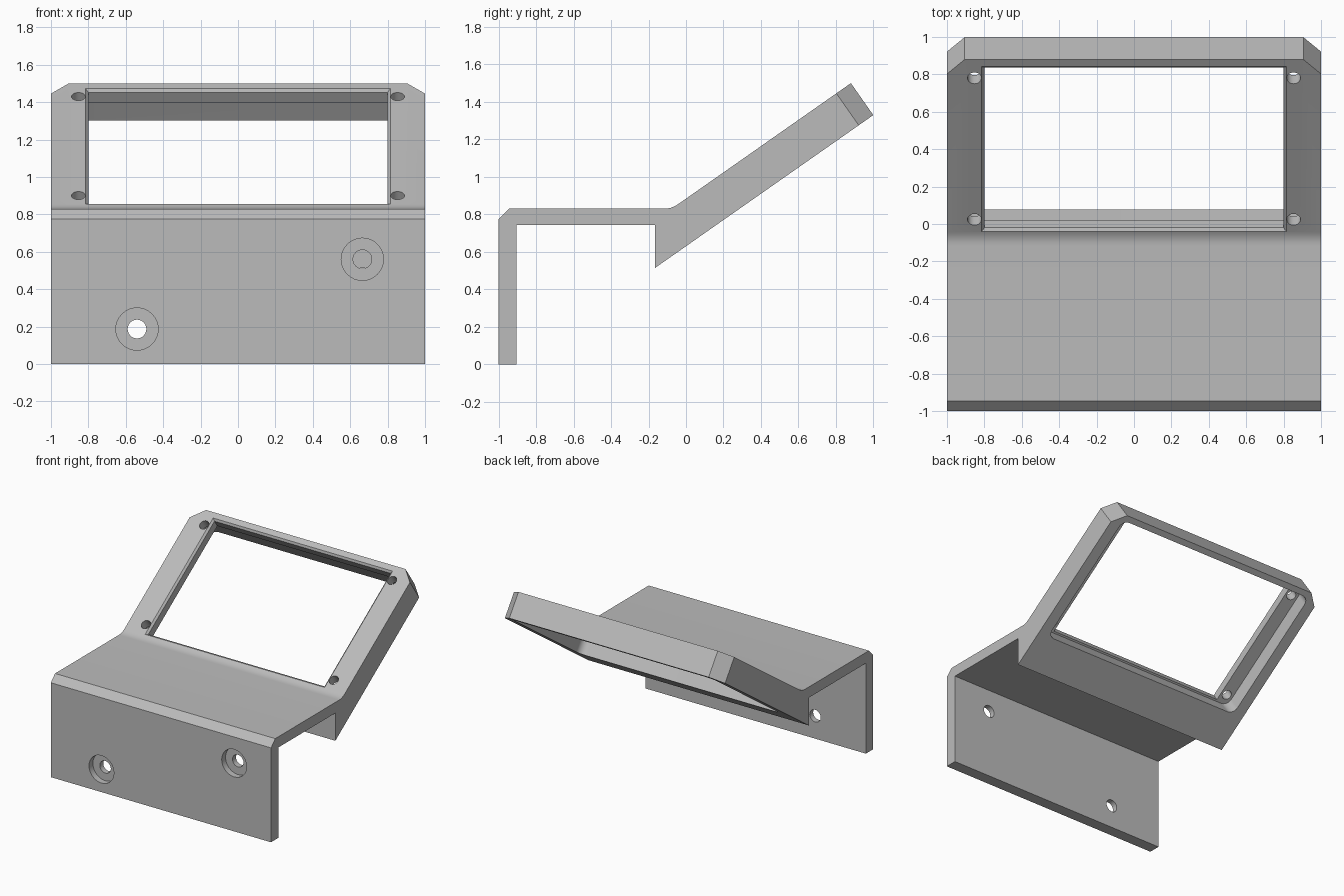
import bpy, bmesh, math
from mathutils import Matrix, Vector

if "Cube" in bpy.data.objects:
    bpy.data.objects.remove(bpy.data.objects["Cube"])

TILT = math.radians(35)
U = Vector((0, math.cos(TILT), math.sin(TILT)))      # up the sloping panel
N = Vector((0, -math.sin(TILT), math.cos(TILT)))     # out of its face
TOP = Vector((0, 0.88, 1.5))                         # top front edge of the panel
THICK = 0.208
PANEL = Matrix.Translation(TOP) @ Matrix.Rotation(TILT, 4, 'X')

grey = bpy.data.materials.new("plain_grey")
grey.diffuse_color = (0.5, 0.5, 0.5, 1)
grey.use_nodes = True
grey.node_tree.nodes["Principled BSDF"].inputs["Base Color"].default_value = grey.diffuse_color


def finish(bm, name):
    bmesh.ops.recalc_face_normals(bm, faces=bm.faces)
    me = bpy.data.meshes.new(name)
    bm.to_mesh(me)
    bm.free()
    me.materials.append(grey)
    ob = bpy.data.objects.new(name, me)
    bpy.context.collection.objects.link(ob)
    return ob


def loft(rings, name, matrix=None):
    """Closed solid through equal-length rings of points."""
    bm = bmesh.new()
    vs = [[bm.verts.new(p) for p in r] for r in rings]
    n = len(vs[0])
    for a, b in zip(vs, vs[1:]):
        for i in range(n):
            bm.faces.new((a[i], a[(i + 1) % n], b[(i + 1) % n], b[i]))
    bm.faces.new(vs[0])
    bm.faces.new(vs[-1])
    if matrix:
        bm.transform(matrix)
    return finish(bm, name)


def rect(hx, v0, v1, z, r=0.0, steps=8):
    """Rectangle ring at height z, with optional rounded corners."""
    if r == 0:
        return [(-hx, v0, z), (hx, v0, z), (hx, v1, z), (-hx, v1, z)]
    pts = []
    for k, (cx, cy) in enumerate([(hx - r, v1 - r), (r - hx, v1 - r),
                                  (r - hx, v0 + r), (hx - r, v0 + r)]):
        for i in range(steps + 1):
            a = math.pi / 2 * (k + i / steps)
            pts.append((cx + r * math.cos(a), cy + r * math.sin(a), z))
    return pts


def circle(cx, cy, r, z, n=32):
    return [(cx + r * math.cos(2 * math.pi * i / n),
             cy + r * math.sin(2 * math.pi * i / n), z) for i in range(n)]


def cut(target, cutter):
    m = target.modifiers.new("cut", 'BOOLEAN')
    m.operation = 'DIFFERENCE'
    m.solver = 'EXACT'
    m.object = cutter
    bpy.context.view_layer.objects.active = target
    bpy.ops.object.modifier_apply(modifier=m.name)
    bpy.data.objects.remove(cutter)


# Side profile of the bracket: wall, shelf, tilted panel
back = TOP - N * THICK
low = back + U * ((-0.165 - back.y) / U.y)
bend = Vector((0, TOP.y - (TOP.z - 0.83) / math.tan(TILT), 0.83))
p0, p2 = bend - Vector((0, 0.04, 0)), bend + U * 0.04
fillet = [p2 * (1 - t) ** 2 + bend * 2 * t * (1 - t) + p0 * t * t
          for t in (0, 0.25, 0.5, 0.75, 1)]
profile = [(-1, 0), (-0.905, 0), (-0.905, 0.742), (-0.165, 0.742),
           (low.y, low.z), (back.y, back.z), (TOP.y, TOP.z)]
profile += [(p.y, p.z) for p in fillet] + [(-0.945, 0.83), (-1, 0.775)]
bracket = loft([[(x, y, z) for y, z in profile] for x in (-1, 1)], "display_bracket")

# Chamfered top corners of the panel
bm = bmesh.new()
bm.from_mesh(bracket.data)
corners = [e for e in bm.edges
           if all(v.co.y > 0.8 for v in e.verts)
           and abs(e.verts[0].co.x - e.verts[1].co.x) < 0.01]
bmesh.ops.bevel(bm, geom=corners, offset=0.095, segments=1, affect='EDGES')
bm.to_mesh(bracket.data)
bm.free()

# Window with a chamfered front rim
V0, V1, C = -1.124, -0.047, 0.015
cut(bracket, loft([rect(0.8 + C + 0.02, V0 - 0.02, V1 + 0.02, 0.02),
                   rect(0.8, V0 + C, V1 - C, -C),
                   rect(0.8, V0 + C, V1 - C, -0.3)], "window_cutter", PANEL))

# Rounded pocket behind the window
cut(bracket, loft([rect(0.91, V0, V1, -0.08, 0.06),
                   rect(0.91, V0, V1, -0.3, 0.06)], "pocket_cutter", PANEL))

# Four screw holes around the window
for x in (-0.853, 0.853):
    for v in (-0.122, -1.045):
        cut(bracket, loft([circle(x, v, 0.037, 0.1),
                           circle(x, v, 0.037, -0.14)], "screw_cutter", PANEL))

# Two counterbored mounting holes in the wall
WALL = Matrix.Rotation(math.pi / 2, 4, 'X')          # local z points to -y
for x, z in ((-0.54, 0.187), (0.665, 0.56)):
    for r, deep in ((0.113, 0.95), (0.05, 0.8)):
        cut(bracket, loft([circle(x, z, r, 1.1), circle(x, z, r, deep)],
                          "mount_cutter", WALL))

# Smooth the round parts, keep edges crisp
bpy.ops.object.select_all(action='DESELECT')
bracket.select_set(True)
bpy.context.view_layer.objects.active = bracket
bpy.ops.object.shade_smooth_by_angle(angle=math.radians(25))
